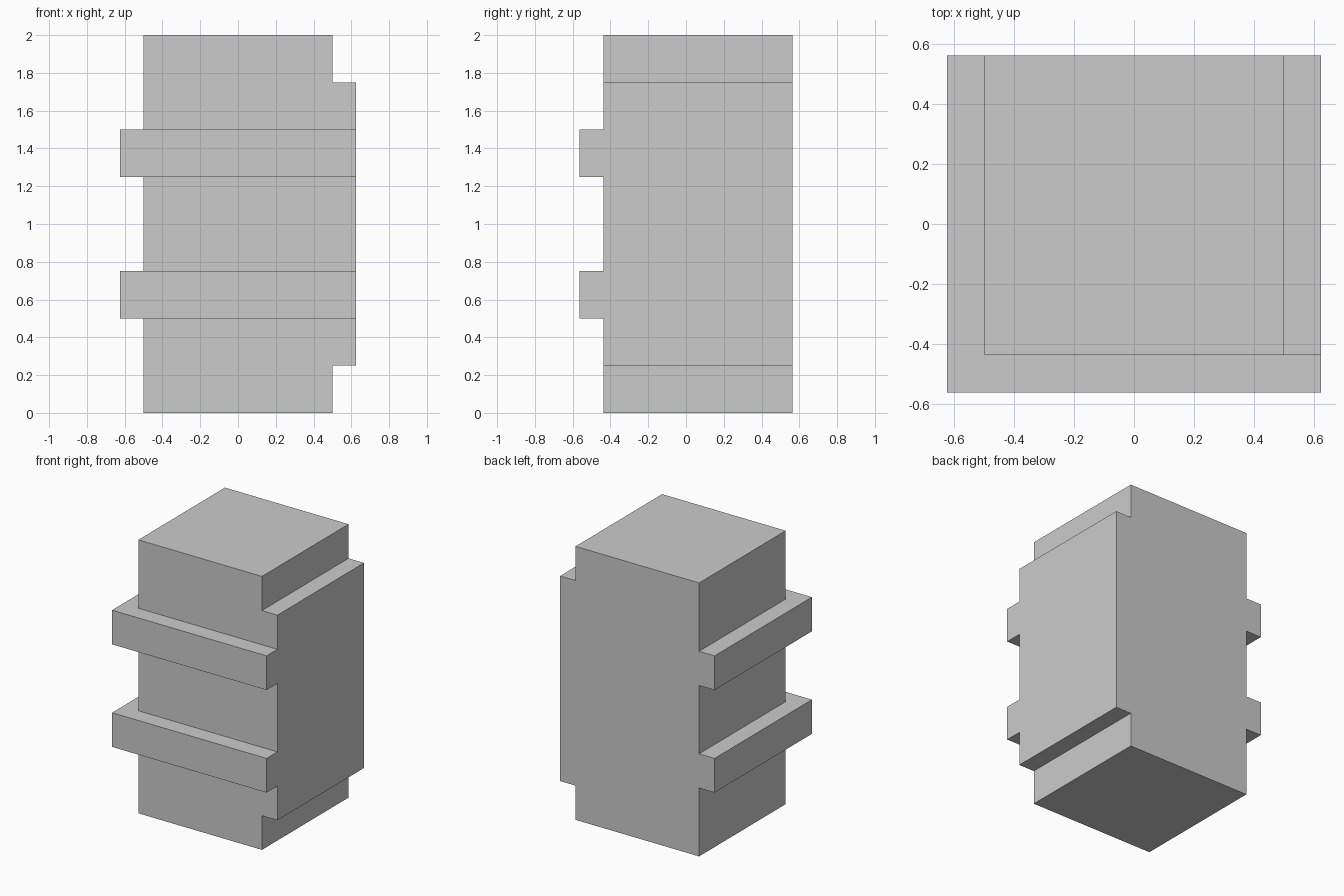
import bpy, bmesh
from math import radians

if "Cube" in bpy.data.objects:
    bpy.data.objects.remove(bpy.data.objects["Cube"])


def box(name, x, y, z):
    """Axis-aligned block from (min, max) ranges."""
    bm = bmesh.new()
    bmesh.ops.create_cube(bm, size=1)
    for v in bm.verts:
        v.co = [r[0] if c < 0 else r[1] for c, r in zip(v.co, (x, y, z))]
    mesh = bpy.data.meshes.new(name)
    bm.to_mesh(mesh)
    bm.free()
    obj = bpy.data.objects.new(name, mesh)
    bpy.context.collection.objects.link(obj)
    return obj


SIDE = 0.625                 # outer x of the panel and bands
FRONT, BACK = -0.4375, 0.5625

# Square column
column = box("column", (-0.5, 0.5), (FRONT, BACK), (0, 2))

# Panel on the right side, and two bands wrapping the front and left
parts = [box("side_panel", (0, SIDE), (FRONT, BACK), (0.25, 1.75))]
for i, z in enumerate((0.5, 1.25)):
    parts.append(box(f"band_{i + 1}", (-SIDE, SIDE), (-BACK, BACK), (z, z + 0.25)))

# Fuse everything into one solid
bpy.context.view_layer.objects.active = column
for part in parts:
    mod = column.modifiers.new("fuse", 'BOOLEAN')
    mod.operation = 'UNION'
    mod.solver = 'EXACT'
    mod.object = part
    bpy.ops.object.modifier_apply(modifier=mod.name)
    bpy.data.objects.remove(part)

# Merge coplanar faces left by the union
bm = bmesh.new()
bm.from_mesh(column.data)
bmesh.ops.remove_doubles(bm, verts=bm.verts, dist=1e-4)
bmesh.ops.dissolve_limit(bm, angle_limit=radians(1), verts=bm.verts, edges=bm.edges)
bm.to_mesh(column.data)
bm.free()
column.name = "banded_column"
